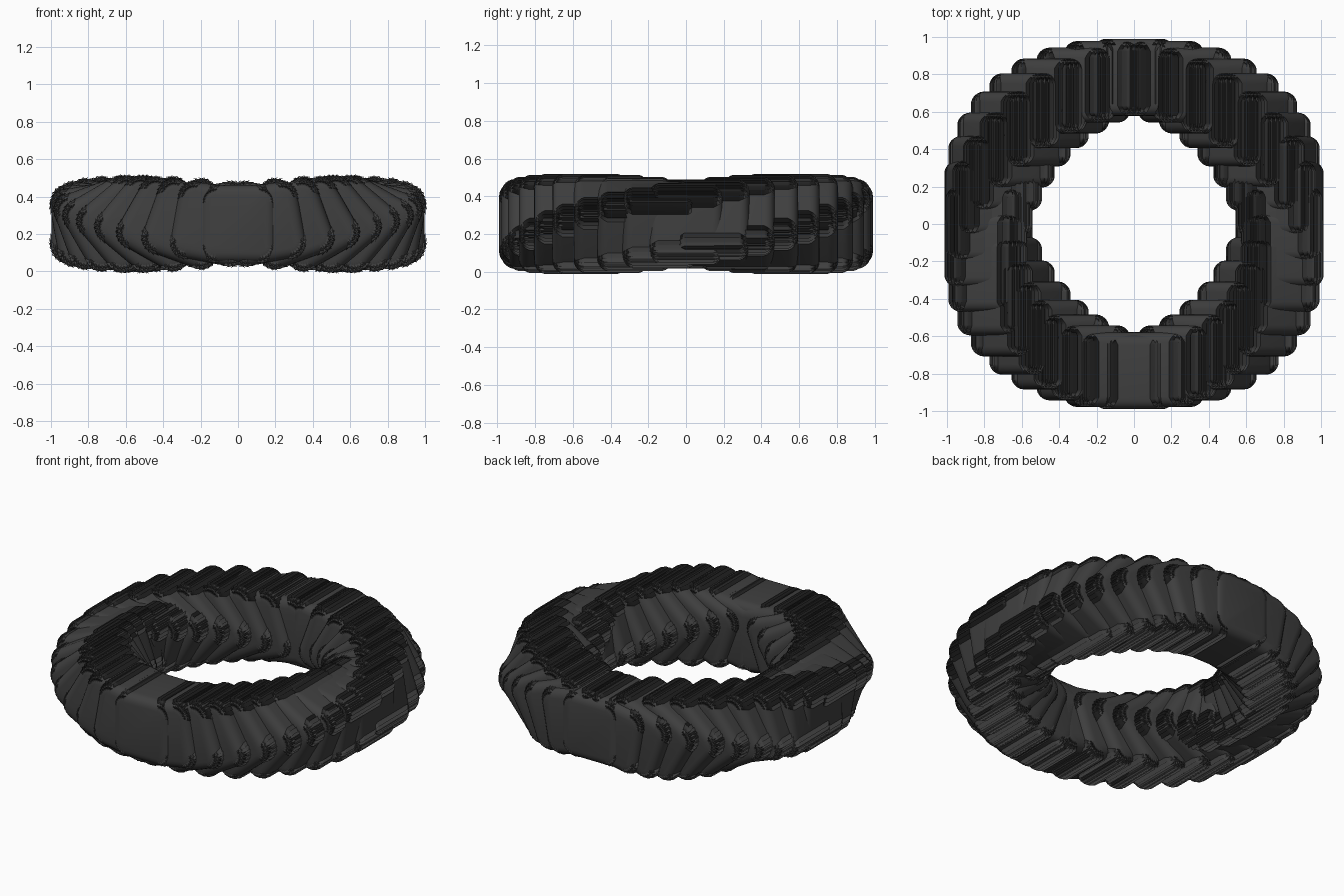
import bpy, bmesh, math

if "Cube" in bpy.data.objects:
    bpy.data.objects.remove(bpy.data.objects["Cube"])

COUNT = 36            # blocks around the ring
RADIUS = 0.79         # ring radius to block centres
HALF, HALF_Y = 0.208, 0.2
MID_Z = 0.2535

rubber = bpy.data.materials.new("dark_grey")
rubber.diffuse_color = (0.05, 0.05, 0.05, 1)
rubber.use_nodes = True
rubber.node_tree.nodes["Principled BSDF"].inputs["Base Color"].default_value = rubber.diffuse_color

# Rounded block: wide rounding on edges along y, tighter rounding on both ends
bm = bmesh.new()
bmesh.ops.create_cube(bm, size=2)
for v in bm.verts:
    v.co.x *= HALF
    v.co.y *= HALF_Y
    v.co.z *= HALF
long_edges = [e for e in bm.edges
              if abs(e.verts[0].co.y - e.verts[1].co.y) > 0.1]
bmesh.ops.bevel(bm, geom=long_edges, offset=0.09, segments=6,
                profile=0.5, affect='EDGES')
rims = [e for e in bm.edges
        if all(abs(abs(v.co.y) - HALF_Y) < 1e-4 for v in e.verts)]
bmesh.ops.bevel(bm, geom=rims, offset=0.055, segments=5,
                profile=0.5, affect='EDGES')
for f in bm.faces:
    f.smooth = True
mesh = bpy.data.meshes.new("rounded_block")
bm.to_mesh(mesh)
bm.free()
mesh.materials.append(rubber)

# Ring of blocks, each rolled about y by its own angle around the ring
for i in range(COUNT):
    t = 2 * math.pi * i / COUNT
    block = bpy.data.objects.new(f"ring_block_{i + 1:02d}", mesh)
    block.location = (RADIUS * math.sin(t), RADIUS * math.cos(t), MID_Z)
    block.rotation_euler = (0, t, 0)
    bpy.context.collection.objects.link(block)
